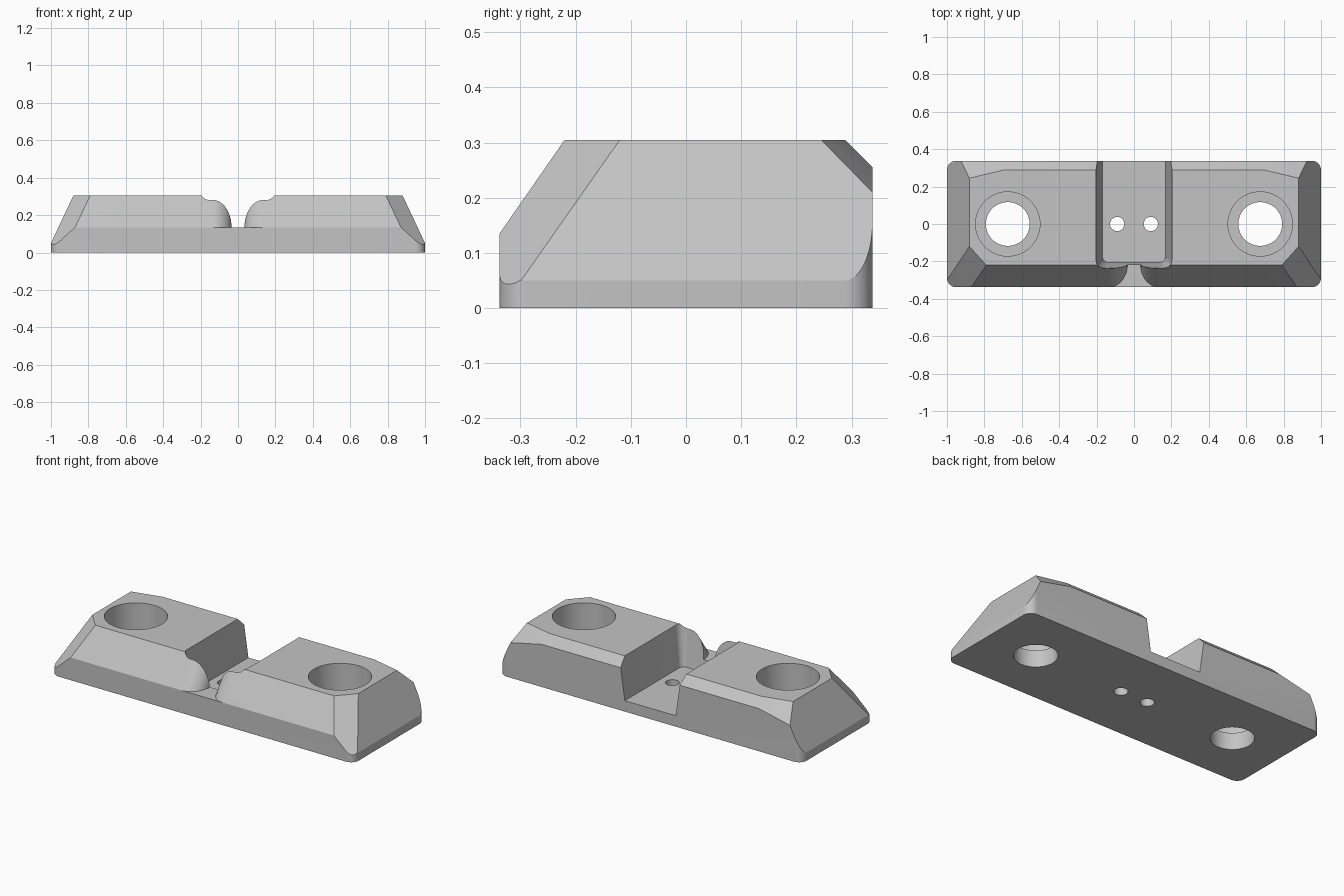
import bpy
import bmesh
from math import cos, sin, pi, sqrt, radians
from mathutils import Vector

if "Cube" in bpy.data.objects:
    bpy.data.objects.remove(bpy.data.objects["Cube"])

HALF_Y, TOP, SILL, FLOOR = 0.338, 0.305, 0.135, 0.065
ARC = 12

grey = bpy.data.materials.new("light grey")
grey.use_nodes = True
grey.diffuse_color = (0.55, 0.55, 0.55, 1)
grey.node_tree.nodes["Principled BSDF"].inputs["Base Color"].default_value = grey.diffuse_color


def rounded_rect(x, y0, y1, r):
    """Counter-clockwise rounded outline, symmetric in x."""
    pts = []
    for k, (cx, cy) in enumerate([(x - r, y1 - r), (-x + r, y1 - r), (-x + r, y0 + r), (x - r, y0 + r)]):
        for i in range(ARC + 1):
            a = (k + i / ARC) * pi / 2
            pts.append((cx + r * cos(a), cy + r * sin(a)))
    return pts


def loft(bottom, top, z0, z1):
    """Solid between two matching outlines."""
    bm = bmesh.new()
    lo = [bm.verts.new((x, y, z0)) for x, y in bottom]
    hi = [bm.verts.new((x, y, z1)) for x, y in top]
    bm.faces.new(lo[::-1])
    bm.faces.new(hi)
    for i in range(len(lo)):
        j = (i + 1) % len(lo)
        bm.faces.new((lo[i], lo[j], hi[j], hi[i]))
    bmesh.ops.recalc_face_normals(bm, faces=bm.faces)
    return bm


def add_object(name, bm):
    mesh = bpy.data.meshes.new(name)
    bm.to_mesh(mesh)
    bm.free()
    mesh.materials.append(grey)
    obj = bpy.data.objects.new(name, mesh)
    bpy.context.scene.collection.objects.link(obj)
    return obj


def slice_off(bm, a, b, c):
    """Cut away the side of plane abc that faces outward from the middle."""
    a, b, c = Vector(a), Vector(b), Vector(c)
    n = (b - a).cross(c - a).normalized()
    if n.dot(a - Vector((0, 0, 0.1))) < 0:
        n = -n
    cut = bmesh.ops.bisect_plane(bm, geom=bm.verts[:] + bm.edges[:] + bm.faces[:], dist=1e-5,
                                 plane_co=a, plane_no=n, clear_outer=True)
    edges = [e for e in cut["geom_cut"] if isinstance(e, bmesh.types.BMEdge) and e.is_boundary]
    bmesh.ops.contextual_create(bm, geom=edges)


def circle(cx, r, n=64):
    return [(cx + r * cos(2 * pi * i / n), r * sin(2 * pi * i / n)) for i in range(n)]


# Faceted block with rounded upright corners
outline = rounded_rect(1, -HALF_Y, HALF_Y, 0.05)
body = loft(outline, outline, 0, TOP)
slice_off(body, (0, -HALF_Y, SILL), (1, -HALF_Y, SILL), (0, -0.22, TOP))
slice_off(body, (0, HALF_Y, 0.255), (1, HALF_Y, 0.255), (0, 0.288, TOP))
for s in (-1, 1):
    slice_off(body, (s, 0, 0.05), (s, 0.1, 0.05), (s * 0.88, 0, TOP))
    slice_off(body, (s * 0.88, -0.12, TOP), (s * 0.79, -0.22, TOP), (s * 0.998, -0.295, 0.055))
    slice_off(body, (s * 0.88, 0.245, TOP), (s * 0.7, 0.288, TOP), (s * 0.925, HALF_Y, 0.21))
bmesh.ops.recalc_face_normals(body, faces=body.faces)
block = add_object("mounting_block", body)

# Tapered channel, open at the back
grow = 0.049
cutters = [add_object("channel_cutter", loft(
    rounded_rect(0.168, -0.205, 0.6, 0.03),
    rounded_rect(0.168 + grow, -0.205 - grow, 0.6 + grow, 0.03 + grow / 2), FLOOR, 0.4))]

# Flared neck at the front, sheared to follow the front slope
run = (HALF_Y - 0.22) / (TOP - SILL)
R, slope = 0.1, 1 / sqrt(1 + run * run)
side = [(0.035 + R, -0.5)]
for i in range(ARC + 1):
    a = i / ARC * pi / 2
    side.append((0.035 + R - R * sin(a), -HALF_Y + (R - R * cos(a)) / slope))
side.append((0.035, -0.1))
neck = side + [(-x, y) for x, y in reversed(side)]
shift = (0.4 - SILL) * run
cutters.append(add_object("neck_cutter", loft(neck, [(x, y + shift) for x, y in neck], SILL, 0.4)))

# Counterbored bolt holes and small pin holes
for s in (-1, 1):
    for name, x, r, z in (("bolt", 0.675, 0.117, -0.1), ("counterbore", 0.675, 0.172, 0.1),
                          ("pin", 0.09, 0.038, -0.1)):
        ring = circle(s * x, r)
        cutters.append(add_object(name + "_cutter", loft(ring, ring, z, 0.5)))

# Apply the cuts
for c in cutters:
    c.hide_render = True
    mod = block.modifiers.new(c.name, "BOOLEAN")
    mod.operation, mod.solver, mod.object = "DIFFERENCE", "EXACT", c
bpy.context.view_layer.update()
deps = bpy.context.evaluated_depsgraph_get()
result = bpy.data.meshes.new_from_object(block.evaluated_get(deps))
block.modifiers.clear()
block.data = result
for c in cutters:
    bpy.data.objects.remove(c)

# Smooth curves, crisp facets
result.shade_smooth()
result.set_sharp_from_angle(angle=radians(12))
